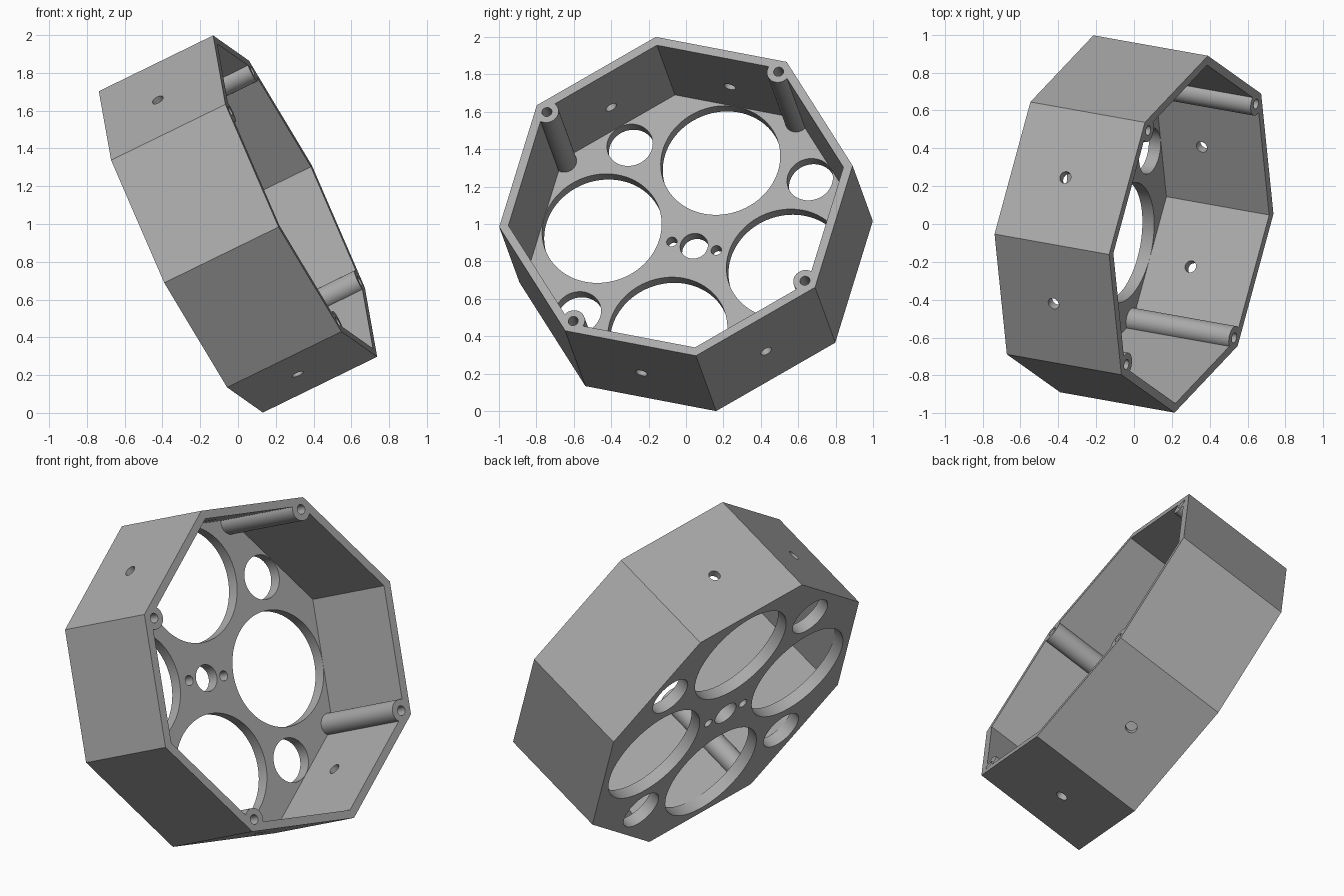
import bpy, bmesh
from math import radians
from mathutils import Matrix, Vector

if "Cube" in bpy.data.objects:
    bpy.data.objects.remove(bpy.data.objects["Cube"], do_unlink=True)

DEPTH, FLOOR = 0.682, 0.07
OUTER_R, INNER_R = 0.961, 0.911
APOTHEM = 0.888


def turn(angle):
    return Matrix.Rotation(radians(angle), 4, 'Z')


def prism(bm, radius, z0, z1, sides=48, angle=0.0, dist=0.0):
    """Upright prism at a polar position around the housing axis."""
    place = turn(angle) @ Matrix.Translation((dist, 0, (z0 + z1) / 2))
    bmesh.ops.create_cone(bm, cap_ends=True, segments=sides, radius1=radius,
                          radius2=radius, depth=z1 - z0, matrix=place)


def make(name, bm):
    mesh = bpy.data.meshes.new(name)
    bm.to_mesh(mesh)
    bm.free()
    ob = bpy.data.objects.new(name, mesh)
    bpy.context.collection.objects.link(ob)
    return ob


def cut(ob, cutter):
    cutter.hide_render = True
    mod = ob.modifiers.new("cut", 'BOOLEAN')
    mod.operation, mod.solver, mod.object = 'DIFFERENCE', 'EXACT', cutter
    bpy.context.view_layer.objects.active = ob
    bpy.ops.object.modifier_apply(modifier=mod.name)
    bpy.data.objects.remove(cutter, do_unlink=True)


# Solid octagonal body
bm = bmesh.new()
prism(bm, OUTER_R, 0, DEPTH, sides=8)
housing = make("octagonal_housing", bm)

# Inner pocket, leaving four corner posts standing
bm = bmesh.new()
prism(bm, INNER_R, FLOOR, DEPTH + 0.2, sides=8)
pocket = make("pocket_cutter", bm)
bm = bmesh.new()
for k in range(4):
    prism(bm, 0.063, -0.1, DEPTH + 0.4, angle=45 + 90 * k, dist=0.891)
cut(pocket, make("post_cutter", bm))
cut(housing, pocket)

# All round holes
bm = bmesh.new()
prism(bm, 0.075, -0.1, 0.2)                                        # centre hole
for side in (-1, 1):
    prism(bm, 0.028, -0.1, 0.2, 24, 67.5 if side > 0 else -112.5, 0.125)
for k in range(4):
    prism(bm, 0.323, -0.1, 0.2, 96, 67.5 + 90 * k, 0.518)          # large holes
    prism(bm, 0.124, -0.1, 0.2, 64, 22.5 + 90 * k, 0.716)          # small holes
    prism(bm, 0.027, 0.3, DEPTH + 0.1, 24, 45 + 90 * k, 0.891)     # screw holes
for angle in (22.5, -22.5, 157.5, -157.5):                         # side wall holes
    place = (turn(angle) @ Matrix.Translation((APOTHEM, 0, 0.315))
             @ Matrix.Rotation(radians(90), 4, 'Y'))
    bmesh.ops.create_cone(bm, cap_ends=True, segments=32, radius1=0.032,
                          radius2=0.032, depth=0.2, matrix=place)
cut(housing, make("hole_cutter", bm))

# Smooth curved walls, sharp corners
bpy.ops.object.select_all(action='DESELECT')
housing.select_set(True)
bpy.context.view_layer.objects.active = housing
bpy.ops.object.shade_smooth_by_angle(angle=radians(30))

# Grey plastic
mat = bpy.data.materials.new("grey_plastic")
mat.use_nodes = True
grey = (0.4, 0.4, 0.4, 1)
mat.diffuse_color = grey
mat.node_tree.nodes["Principled BSDF"].inputs["Base Color"].default_value = grey
housing.data.materials.clear()
housing.data.materials.append(mat)

# Tilt the housing onto its lowest corner
axis = Vector((0.887, -0.158, 0.433)).normalized()
up = Vector((-0.448, -0.112, 0.886))
up = (up - axis * up.dot(axis)).normalized()
side = axis.cross(up)
tilt = Matrix((up, side, axis)).transposed().to_4x4()
centre = Vector((0, 0, 1)) - axis * DEPTH / 2
housing.data.transform(Matrix.Translation(centre) @ tilt)
